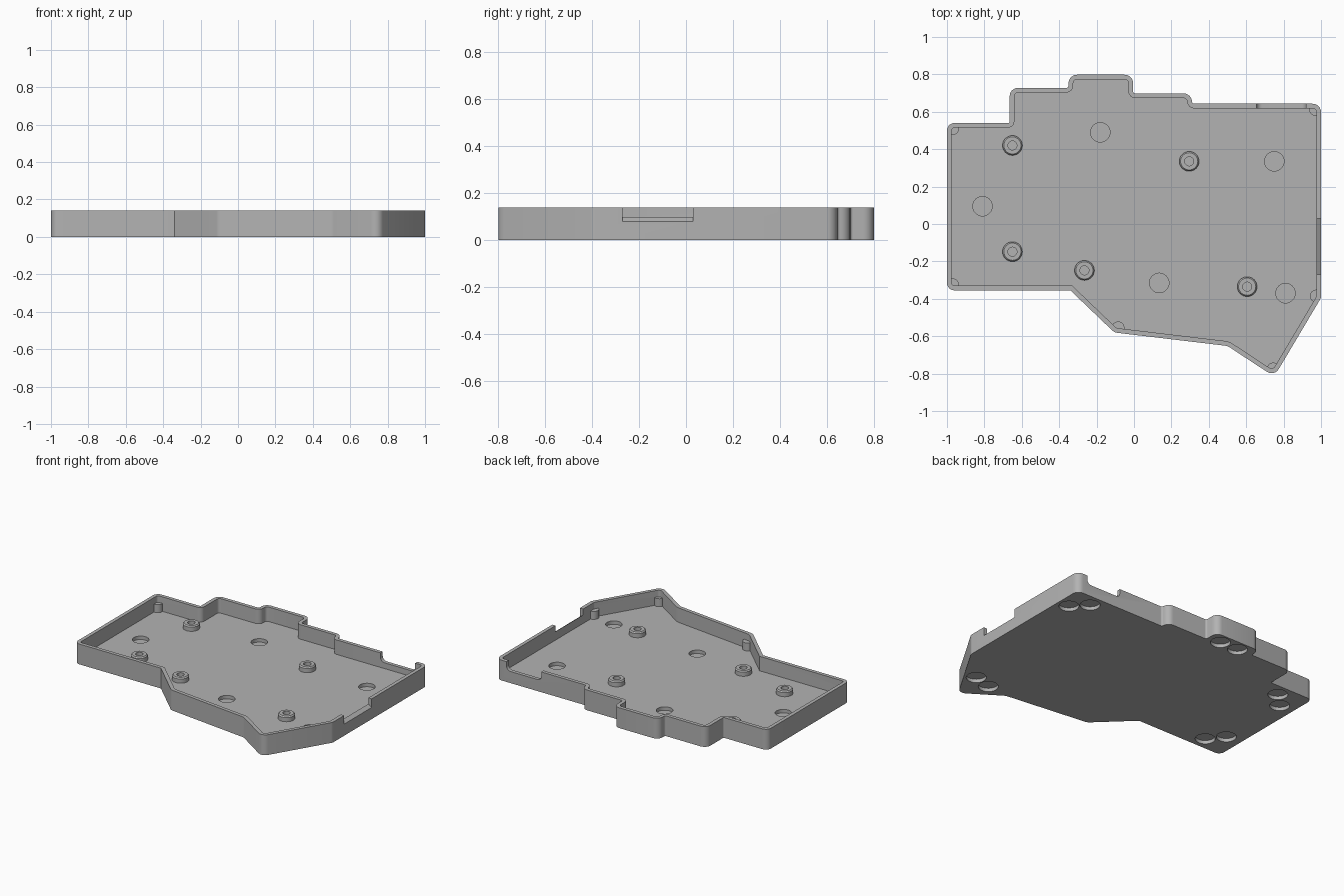
import bpy, bmesh, math
from mathutils import Vector, Matrix

if "Cube" in bpy.data.objects:
    bpy.data.objects.remove(bpy.data.objects["Cube"], do_unlink=True)

HEIGHT, FLOOR, WALL = 0.14, 0.04, 0.025

grey = bpy.data.materials.new("plain grey")
grey.use_nodes = True
grey.diffuse_color = (0.45, 0.45, 0.45, 1)
grey.node_tree.nodes["Principled BSDF"].inputs["Base Color"].default_value = (0.45, 0.45, 0.45, 1)

# Clockwise outline corners: x, y, rounding radius
OUTLINE = [(-1, .54, .04), (-.665, .54, .008), (-.665, .728, .045), (-.35, .728, .012),
           (-.35, .798, .045), (-.005, .798, .045), (-.005, .698, .012), (.31, .698, .045),
           (.31, .643, .012), (1, .643, .045), (1, -.395, .04), (.75, -.816, .045),
           (.5, -.652, .06), (-.105, -.58, .05), (-.34, -.355, .0), (-1, -.355, .04)]


def rounded_loop(corners, inset=0.0, steps=6):
    """Inset a clockwise outline and round its corners."""
    points, n = [], len(corners)
    for i, (x, y, radius) in enumerate(corners):
        p = Vector((x, y))
        a = (p - Vector(corners[i - 1][:2])).normalized()
        b = (Vector(corners[(i + 1) % n][:2]) - p).normalized()
        turn = a.x * b.y - a.y * b.x
        normal = Vector((a.y + b.y, -a.x - b.x))
        normal /= 1 + a.dot(b)
        p = p + normal * inset
        radius = max(0.0, radius - inset) if turn < 0 else radius + inset * (radius > 0)
        if radius < 0.004:
            points.append(p)
            continue
        half = a.angle(b) / 2
        reach = radius * math.tan(half)
        side = 1 if turn > 0 else -1
        centre = p - a * reach + Vector((-a.y, a.x)) * side * radius
        spoke = p - a * reach - centre
        for k in range(steps + 1):
            points.append(centre + Matrix.Rotation(side * 2 * half * k / steps, 2) @ spoke)
    return points


def finish(name, bm):
    bmesh.ops.recalc_face_normals(bm, faces=bm.faces)
    mesh = bpy.data.meshes.new(name)
    bm.to_mesh(mesh)
    bm.free()
    mesh.materials.append(grey)
    obj = bpy.data.objects.new(name, mesh)
    bpy.context.collection.objects.link(obj)
    return obj


def prism(name, points, low, high, frame=Matrix()):
    """Extrude a flat outline between two heights, then place it with a frame."""
    bm = bmesh.new()
    face = bm.faces.new([bm.verts.new((p[0], p[1], low)) for p in points])
    lid = bmesh.ops.extrude_face_region(bm, geom=[face])
    verts = [v for v in lid["geom"] if isinstance(v, bmesh.types.BMVert)]
    bmesh.ops.translate(bm, verts=verts, vec=(0, 0, high - low))
    bm.transform(frame)
    return finish(name, bm)


def cylinders(name, spots, radius, low, high):
    bm = bmesh.new()
    for x, y in spots:
        bmesh.ops.create_cone(bm, cap_ends=True, segments=32, radius1=radius, radius2=radius,
                              depth=high - low,
                              matrix=Matrix.Translation((x, y, (low + high) / 2)))
    return finish(name, bm)


def subtract(target, cutter):
    mod = target.modifiers.new("cut", "BOOLEAN")
    mod.operation, mod.solver, mod.object = "DIFFERENCE", "EXACT", cutter
    bpy.context.view_layer.update()
    graph = bpy.context.evaluated_depsgraph_get()
    mesh = bpy.data.meshes.new_from_object(target.evaluated_get(graph))
    target.modifiers.clear()
    target.data = mesh
    bpy.data.objects.remove(cutter, do_unlink=True)


def smooth(obj):
    bpy.ops.object.select_all(action="DESELECT")
    obj.select_set(True)
    bpy.context.view_layer.objects.active = obj
    bpy.ops.object.shade_smooth_by_angle(angle=math.radians(30))


# Tray with corner posts left standing in the cavity
tray = prism("tray", rounded_loop(OUTLINE), 0, HEIGHT)
cavity = prism("cavity_cutter", rounded_loop(OUTLINE, WALL), FLOOR, HEIGHT + .1)
posts = [(-.97, .51), (.97, .613), (-.97, -.325), (-.085, -.555), (.975, -.385), (.745, -.775)]
subtract(cavity, cylinders("post_cutter", posts, .034, 0, .095))
subtract(tray, cavity)

# Round pockets in the floor
pockets = [(-.18, .49), (.75, .335), (-.81, .095), (.135, -.315), (.81, -.37)]
subtract(tray, cylinders("pocket_cutter", pockets, .052, .016, .06))

# Paired foot recesses underneath
feet = [(.918, .461), (.825, .556), (-.1, .722), (-.238, .722), (-.794, .453),
        (-.892, .355), (-.802, -.263), (-.887, -.159), (.788, -.596), (.658, -.634)]
subtract(tray, cylinders("foot_cutter", feet, .063, -.05, .024))

# Side notch with a sloping sill
along_y = Matrix.Rotation(math.pi / 2, 4, "X")
sill = [(.96, .109), (1.02, .066), (1.02, .3), (.96, .3)]
subtract(tray, prism("side_notch_cutter", sill, -.03, .27, along_y))

# Back notch with rounded lower corners
notch = rounded_loop([(.655, .3, 0), (.92, .3, 0), (.92, .08, .03), (.655, .08, .03)])
subtract(tray, prism("back_notch_cutter", notch, -.7, -.6, along_y))
smooth(tray)


# Screw standoffs turned from one profile
def standoff(name, x, y, sides=32):
    profile = [(.024, FLOOR), (.024, .078), (.046, .078), (.053, .07), (.053, FLOOR)]
    bm = bmesh.new()
    verts = [bm.verts.new((r, 0, z)) for r, z in profile]
    edges = [bm.edges.new((verts[i - 1], verts[i])) for i in range(len(verts))]
    bmesh.ops.spin(bm, geom=verts + edges, cent=(0, 0, 0), axis=(0, 0, 1),
                   angle=math.tau, steps=sides, use_duplicate=False)
    bmesh.ops.remove_doubles(bm, verts=bm.verts, dist=1e-5)
    bm.transform(Matrix.Translation((x, y, -.001)))
    smooth(finish(name, bm))


for i, (x, y) in enumerate([(-.65, .42), (.295, .335), (-.65, -.148), (-.265, -.248), (.605, -.335)]):
    standoff(f"standoff_{i + 1}", x, y)
